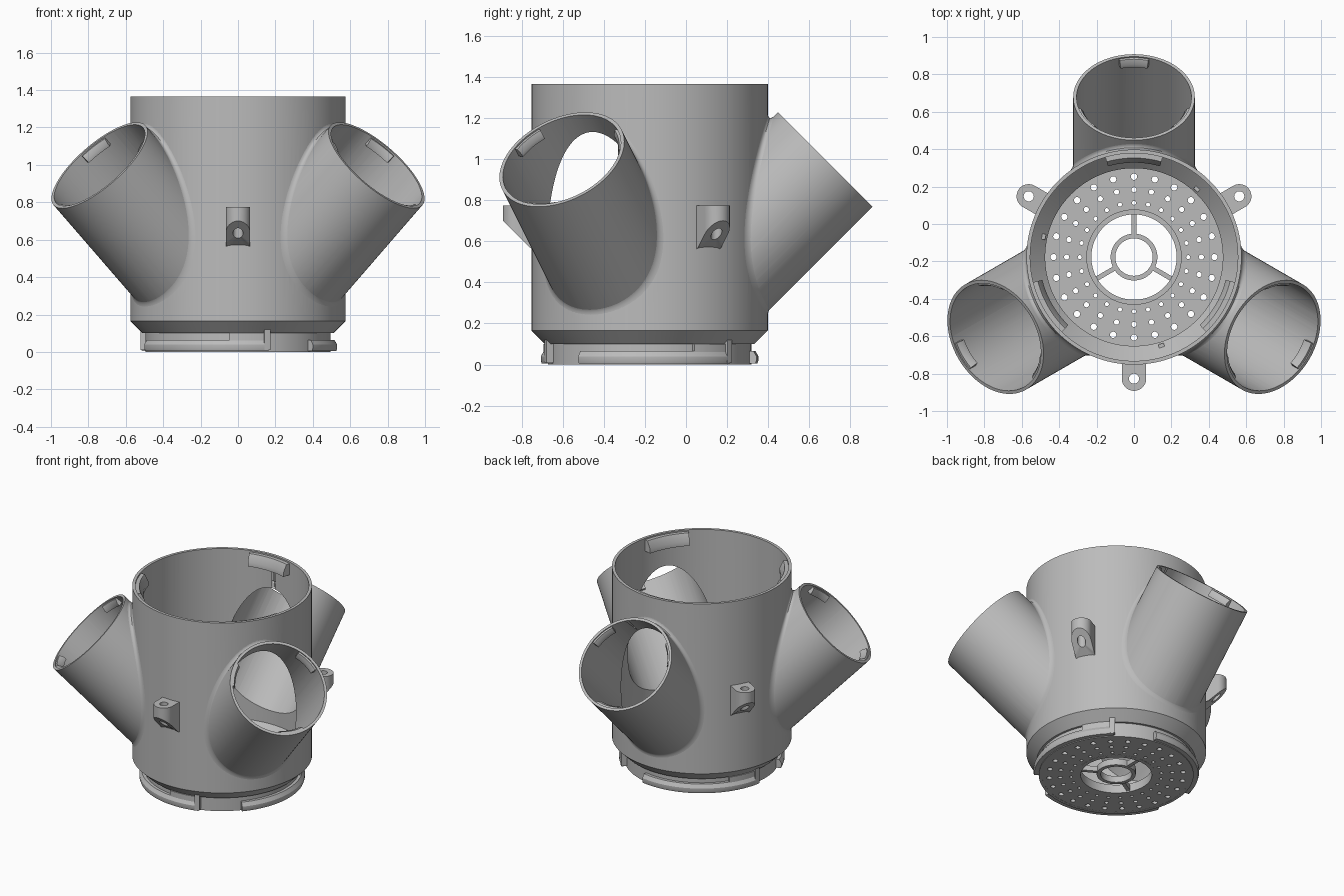
import bpy, bmesh
from math import sin, cos, sqrt, radians, pi
from mathutils import Matrix, Vector

if "Cube" in bpy.data.objects:
    bpy.data.objects.remove(bpy.data.objects["Cube"], do_unlink=True)

grey = bpy.data.materials.new("plain grey")
grey.use_nodes = True
grey.diffuse_color = (0.5, 0.5, 0.5, 1)
grey.node_tree.nodes["Principled BSDF"].inputs["Base Color"].default_value = (0.5, 0.5, 0.5, 1)

CENTRE = Matrix.Translation((0, -0.177, 0))
R_BODY, R_BORE, HEIGHT = 0.575, 0.555, 1.365
R_PIPE, R_PIPE_BORE = 0.325, 0.307
REACH, AXIS_Z = 0.855, 0.143      # pipe mouth distance, height where pipe axes meet
ARMS = {"back": 90, "right": 210, "left": 330}


def turn(deg):
    return CENTRE @ Matrix.Rotation(radians(deg), 4, 'Z')


def smooth(ob):
    bpy.ops.object.select_all(action='DESELECT')
    ob.select_set(True)
    bpy.context.view_layer.objects.active = ob
    bpy.ops.object.shade_smooth_by_angle(angle=radians(30))


def loft(name, rings, matrix=CENTRE, closed=False):
    """Skin a list of closed cross-sections into a solid."""
    bm = bmesh.new()
    vs = [[bm.verts.new(p) for p in ring] for ring in rings]
    n, m = len(vs), len(vs[0])
    for i in range(n if closed else n - 1):
        a, b = vs[i], vs[(i + 1) % n]
        for j in range(m):
            k = (j + 1) % m
            bm.faces.new((a[j], a[k], b[k], b[j]))
    if not closed:
        bm.faces.new(vs[0])
        bm.faces.new(vs[-1])
    bmesh.ops.remove_doubles(bm, verts=bm.verts, dist=1e-5)
    bmesh.ops.recalc_face_normals(bm, faces=bm.faces)
    mesh = bpy.data.meshes.new(name)
    bm.to_mesh(mesh)
    bm.free()
    mesh.materials.append(grey)
    ob = bpy.data.objects.new(name, mesh)
    ob.matrix_world = matrix
    bpy.context.collection.objects.link(ob)
    smooth(ob)
    return ob


def sweep(name, profile, start=0, end=360, steps=128, matrix=CENTRE):
    """Turn an (r, z) profile about the local z axis."""
    full = end - start == 360
    angles = [radians(start + (end - start) * i / steps) for i in range(steps if full else steps + 1)]
    rings = [[(r * cos(a), r * sin(a), z) for r, z in profile] for a in angles]
    return loft(name, rings, matrix, full)


def box(r0, r1, z0, z1):
    return [(r0, z0), (r1, z0), (r1, z1), (r0, z1)]


def combine(target, tool, operation):
    bpy.context.view_layer.update()
    mod = target.modifiers.new(operation, 'BOOLEAN')
    mod.operation, mod.solver, mod.object = operation, 'EXACT', tool
    bpy.context.view_layer.objects.active = target
    bpy.ops.object.modifier_apply(modifier=mod.name)
    bpy.data.objects.remove(tool, do_unlink=True)


def pipe_frame(deg):
    """Frame at a pipe mouth, z running out along the pipe, -x upwards."""
    return (turn(deg) @ Matrix.Translation((REACH, 0, AXIS_Z + REACH))
            @ Matrix.Rotation(pi / 4, 4, 'Y'))


# Main body: outer shell joined with the pipes, then hollowed
body = sweep("body", [(0, 0), (0.495, 0), (0.495, 0.1), (0.51, 0.1), (R_BODY, 0.165),
                      (R_BODY, HEIGHT), (0, HEIGHT)])
LENGTH = (REACH - 0.25) * sqrt(2)
for deg in ARMS.values():
    combine(body, sweep("pipe", [(0, -LENGTH), (R_PIPE, -LENGTH), (R_PIPE, 0), (0, 0)],
                        steps=96, matrix=pipe_frame(deg)), 'UNION')
combine(body, sweep("bore", [(0, -0.1), (0.475, -0.1), (0.475, 0.09), (R_BORE, 0.17),
                             (R_BORE, 1.5), (0, 1.5)]), 'DIFFERENCE')
for deg in ARMS.values():
    combine(body, sweep("pipe_bore", [(0, -LENGTH), (R_PIPE_BORE, -LENGTH), (R_PIPE_BORE, 0.1), (0, 0.1)],
                        steps=96, matrix=pipe_frame(deg)), 'DIFFERENCE')
smooth(body)


# Soft fillets where the pipes leave the body
AXIS = Vector((1, 0, 1)).normalized()
UP = Vector((-1, 0, 1)).normalized()


def meet(radius, phi):
    """Point where a line along a pipe of this radius meets the body."""
    p = Vector((0, 0, AXIS_Z)) + radius * (cos(phi) * UP + sin(phi) * Vector((0, 1, 0)))
    x = sqrt((R_BODY - 0.001) ** 2 - p.y ** 2)
    return p + AXIS * ((x - p.x) / AXIS.x)


def fillet_ring(phi):
    corner = meet(R_PIPE - 0.001, phi)
    on_pipe = corner + AXIS * (0.04 + 0.02 * cos(phi))
    on_body = meet(R_PIPE + 0.03 + 0.01 * cos(phi), phi)
    ts = [i / 6 for i in range(7)]
    return [on_pipe * (1 - t) ** 2 + corner * 2 * t * (1 - t) + on_body * t * t for t in ts] + [corner]


for side, deg in ARMS.items():
    loft(side + "_pipe_fillet", [fillet_ring(2 * pi * i / 96) for i in range(96)], turn(deg), True)

# Locking lugs inside the top rim and inside each pipe mouth
LUG = [(0.56, -0.01), (0.53, -0.01), (0.505, -0.06), (0.505, -0.09), (0.56, -0.09)]
PIPE_LUG = [(0.312, -0.008), (0.295, -0.008), (0.28, -0.035), (0.28, -0.055), (0.312, -0.055)]
for side, deg in ARMS.items():
    sweep(side + "_rim_lug", LUG, -16, 16, 12, turn(deg) @ Matrix.Translation((0, 0, HEIGHT)))
    for k in range(3):
        sweep(f"{side}_pipe_lug_{k + 1}", PIPE_LUG, 120 * k - 15, 120 * k + 15, 10, pipe_frame(deg))

# Bayonet rails round the bottom collar: rail, raised stop and end post
for k, side in enumerate(("left", "back", "front")):
    m = turn(120 * k)
    rail = [(0.485, 0.005), (0.525, 0.005), (0.53, 0.02), (0.53, 0.04), (0.515, 0.065), (0.485, 0.065)]
    sweep(side + "_rail", rail, -41, 48, 40, m)
    sweep(side + "_rail_step", box(0.485, 0.517, 0.06, 0.1), 25, 48, 12, m)
    sweep(side + "_rail_post", box(0.485, 0.53, 0.01, 0.12), 45.5, 49, 3, m)


# Perforated floor plate
def circle(x, y, r, n):
    return [(x + r * cos(2 * pi * i / n), y + r * sin(2 * pi * i / n)) for i in range(n)]


outlines = [circle(0, 0, 0.48, 128), circle(0, 0, 0.24, 96)]
for row, hole in ((0.29, 0.011), (0.36, 0.014), (0.43, 0.017)):
    for i in range(24):
        a = radians(15 * i)
        outlines.append(circle(row * cos(a), row * sin(a), hole, 14))
curve = bpy.data.curves.new("floor_plate", 'CURVE')
curve.dimensions, curve.fill_mode, curve.extrude = '2D', 'BOTH', 0.014
for points in outlines:
    spline = curve.splines.new('POLY')
    spline.points.add(len(points) - 1)
    for sp, (x, y) in zip(spline.points, points):
        sp.co = (x, y, 0, 1)
    spline.use_cyclic_u = True
floor = bpy.data.objects.new("floor_plate", curve)
floor.matrix_world = CENTRE @ Matrix.Translation((0, 0, 0.015))
bpy.context.collection.objects.link(floor)
bpy.ops.object.select_all(action='DESELECT')
floor.select_set(True)
bpy.context.view_layer.objects.active = floor
bpy.ops.object.convert(target='MESH')
floor = bpy.context.object
floor.data.materials.clear()
floor.data.materials.append(grey)
smooth(floor)

# Centre ring, hub and spokes
sweep("centre_ring", box(0.228, 0.255, 0.0, 0.06), steps=96)
sweep("hub_ring", box(0.1, 0.125, 0.005, 0.05), steps=64)
for side, deg in ARMS.items():
    loft(side + "_spoke", [[(r, y, z) for y, z in box(-0.0125, 0.0125, 0.01, 0.045)]
                           for r in (0.115, 0.235)], turn(deg))

# Mounting ears with a vertical hole and a sloped underside
HOLE_R, EAR = 0.65, 0.065


def ear_section(a):
    c, s = cos(a), sin(a)
    reach = EAR if c >= 0 else min(EAR / max(abs(s), 1e-6), 0.09 / abs(c))
    corners = [(HOLE_R + d * c, d * s) for d in (0.027, reach)]
    top = [(x, y, 0.775) for x, y in corners]
    under = [(x, y, 0.56 + max(0, x - R_BODY)) for x, y in reversed(corners)]
    return top + under


for side, deg in (("front", 270), ("left", 30), ("right", 150)):
    loft(side + "_ear", [ear_section(2 * pi * i / 48) for i in range(48)], turn(deg), True)
